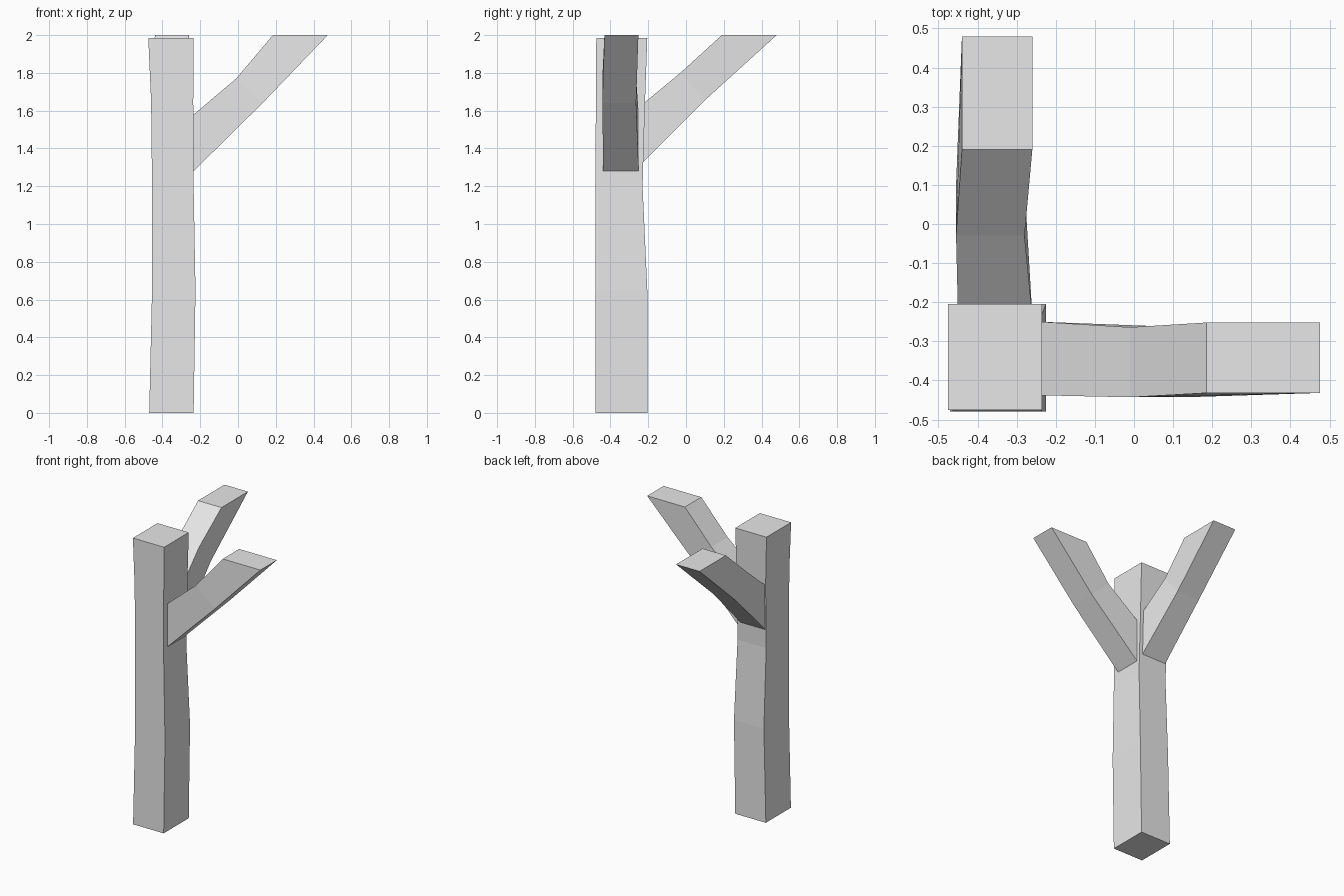
import bpy
import bmesh

old = bpy.data.objects.get("Cube")
if old:
    bpy.data.objects.remove(old, do_unlink=True)

grey = bpy.data.materials.new("plain grey")
grey.use_nodes = True
grey.diffuse_color = (0.8, 0.8, 0.8, 1)
grey.node_tree.nodes["Principled BSDF"].inputs["Base Color"].default_value = (0.8, 0.8, 0.8, 1)


def loft(name, rings):
    """Bridge four-cornered rings into a closed, flat-shaded beam."""
    bm = bmesh.new()
    loops = [[bm.verts.new(p) for p in ring] for ring in rings]
    for a, b in zip(loops, loops[1:]):
        for i in range(4):
            j = (i + 1) % 4
            bm.faces.new((a[i], a[j], b[j], b[i]))
    bm.faces.new(loops[0])
    bm.faces.new(loops[-1])
    bmesh.ops.recalc_face_normals(bm, faces=bm.faces)
    mesh = bpy.data.meshes.new(name)
    bm.to_mesh(mesh)
    bm.free()
    mesh.materials.append(grey)
    obj = bpy.data.objects.new(name, mesh)
    bpy.context.collection.objects.link(obj)
    return obj


def post_ring(z, x0, x1, y0, y1):
    return [(x0, y0, z), (x1, y0, z), (x1, y1, z), (x0, y1, z)]


def brace_ring(low, high, side0, side1, along_y):
    """Ring from lower and upper (reach, height) points and a width range."""
    pts = [(low, side0), (low, side1), (high, side1), (high, side0)]
    if along_y:
        return [(s, p[0], p[1]) for p, s in pts]
    return [(p[0], s, p[1]) for p, s in pts]


# Slightly crooked upright post
loft("post", [
    post_ring(0, -0.47, -0.235, -0.48, -0.205),
    post_ring(0.65, -0.455, -0.225, -0.48, -0.205),
    post_ring(1.2, -0.455, -0.235, -0.48, -0.23),
    post_ring(1.65, -0.46, -0.237, -0.477, -0.217),
    post_ring(1.985, -0.475, -0.235, -0.475, -0.205),
])

# Brace reaching to the left
loft("left_brace", [
    brace_ring((-0.24, 1.275), (-0.24, 1.575), -0.438, -0.25, False),
    brace_ring((0.13, 1.64), (-0.01, 1.77), -0.443, -0.264, False),
    brace_ring((0.475, 2), (0.185, 2), -0.432, -0.252, False),
])

# Brace reaching to the back
loft("back_brace", [
    brace_ring((-0.235, 1.32), (-0.235, 1.63), -0.45, -0.26, True),
    brace_ring((0.1, 1.655), (-0.03, 1.8), -0.455, -0.28, True),
    brace_ring((0.48, 2), (0.19, 2), -0.44, -0.26, True),
])
